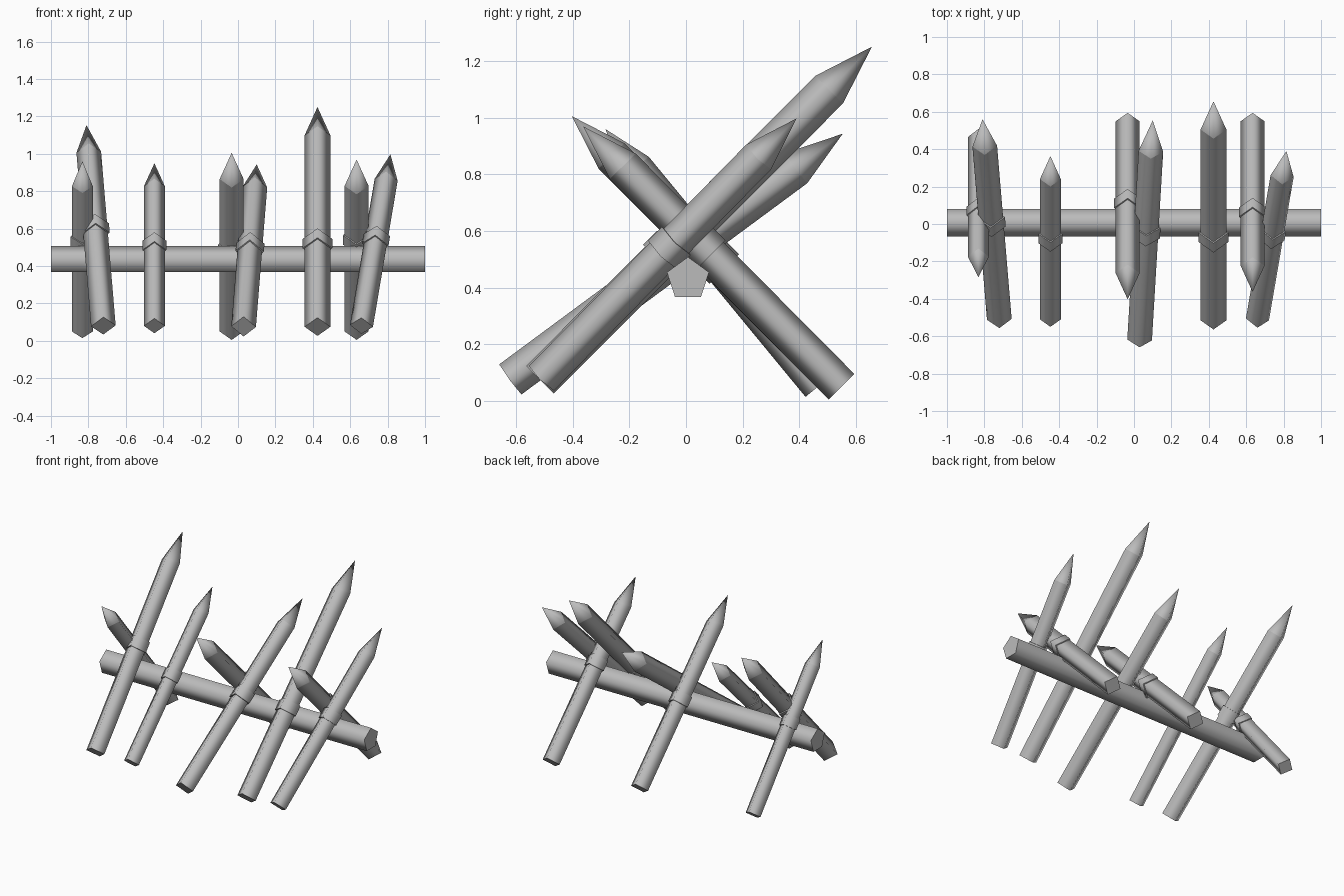
import bpy, bmesh, math
from mathutils import Vector

cube = bpy.data.objects.get("Cube")
if cube:
    bpy.data.objects.remove(cube, do_unlink=True)

wood = bpy.data.materials.new("grey_wood")
wood.use_nodes = True
grey = (0.5, 0.5, 0.5, 1)
wood.diffuse_color = grey
wood.node_tree.nodes["Principled BSDF"].inputs["Base Color"].default_value = grey


def log(name, start, end, radius, sides, side_dir, tip=0):
    """Prism from start to end, optionally sharpened to a point over the tip length."""
    start, end = Vector(start), Vector(end)
    axis = (end - start).normalized()
    u = Vector(side_dir)
    u = (u - axis * u.dot(axis)).normalized()
    v = axis.cross(u)
    bm = bmesh.new()

    def ring(centre):
        turns = [2 * math.pi * i / sides for i in range(sides)]
        return [bm.verts.new(centre + radius * (u * math.cos(a) + v * math.sin(a))) for a in turns]

    low, high = ring(start), ring(end - axis * tip)
    caps = [bm.faces.new(low[::-1])]
    point = bm.verts.new(end) if tip else None
    if not tip:
        caps.append(bm.faces.new(high))
    for i in range(sides):
        j = (i + 1) % sides
        bm.faces.new((low[i], low[j], high[j], high[i]))
        if tip:
            bm.faces.new((high[i], high[j], point))

    # Round shading along the length, crisp at the cut ends and shoulder
    for f in bm.faces:
        f.smooth = f not in caps
    for loop in (low, high):
        for i in range(sides):
            bm.edges.get((loop[i], loop[(i + 1) % sides])).smooth = False
    bmesh.ops.recalc_face_normals(bm, faces=bm.faces[:])
    mesh = bpy.data.meshes.new(name)
    bm.to_mesh(mesh)
    bm.free()
    mesh.materials.append(wood)
    bpy.context.collection.objects.link(bpy.data.objects.new(name, mesh))


# Horizontal five-sided beam, ridge up
log("beam", (-1, 0.007, 0.43), (1, 0.007, 0.43), 0.078, 5, (0, 0, 1))

# Stakes: foot, point, radius, height of the binding
stakes = [
    ("back_leaning", (-0.72, -0.51, 0.08), (-0.81, 0.56, 1.153), 0.066, 0.60),
    ("back_leaning", (-0.447, -0.51, 0.08), (-0.447, 0.363, 0.949), 0.056, 0.51),
    ("back_leaning", (0.03, -0.62, 0.076), (0.10, 0.553, 0.943), 0.066, 0.50),
    ("back_leaning", (0.425, -0.515, 0.075), (0.425, 0.656, 1.25), 0.069, 0.52),
    ("back_leaning", (0.66, -0.51, 0.08), (0.815, 0.39, 0.997), 0.062, 0.54),
    ("front_leaning", (-0.832, 0.465, 0.05), (-0.832, -0.285, 0.96), 0.056, 0.53),
    ("front_leaning", (-0.034, 0.549, 0.05), (-0.034, -0.403, 1.005), 0.064, 0.49),
    ("front_leaning", (0.634, 0.549, 0.05), (0.634, -0.363, 0.969), 0.064, 0.54),
]
for n, (lean, foot, point, radius, height) in enumerate(stakes, 1):
    log(f"{lean}_stake_{n}", foot, point, radius, 4, (1, 0, 0), radius * 3.1)
    # Binding collar where the stake rests on the beam
    a, b = Vector(foot), Vector(point)
    centre = a.lerp(b, (height - a.z) / (b.z - a.z))
    half = (b - a).normalized() * 0.035
    log(f"binding_{n}", centre - half, centre + half, radius * 1.15, 4, (1, 0, 0))
